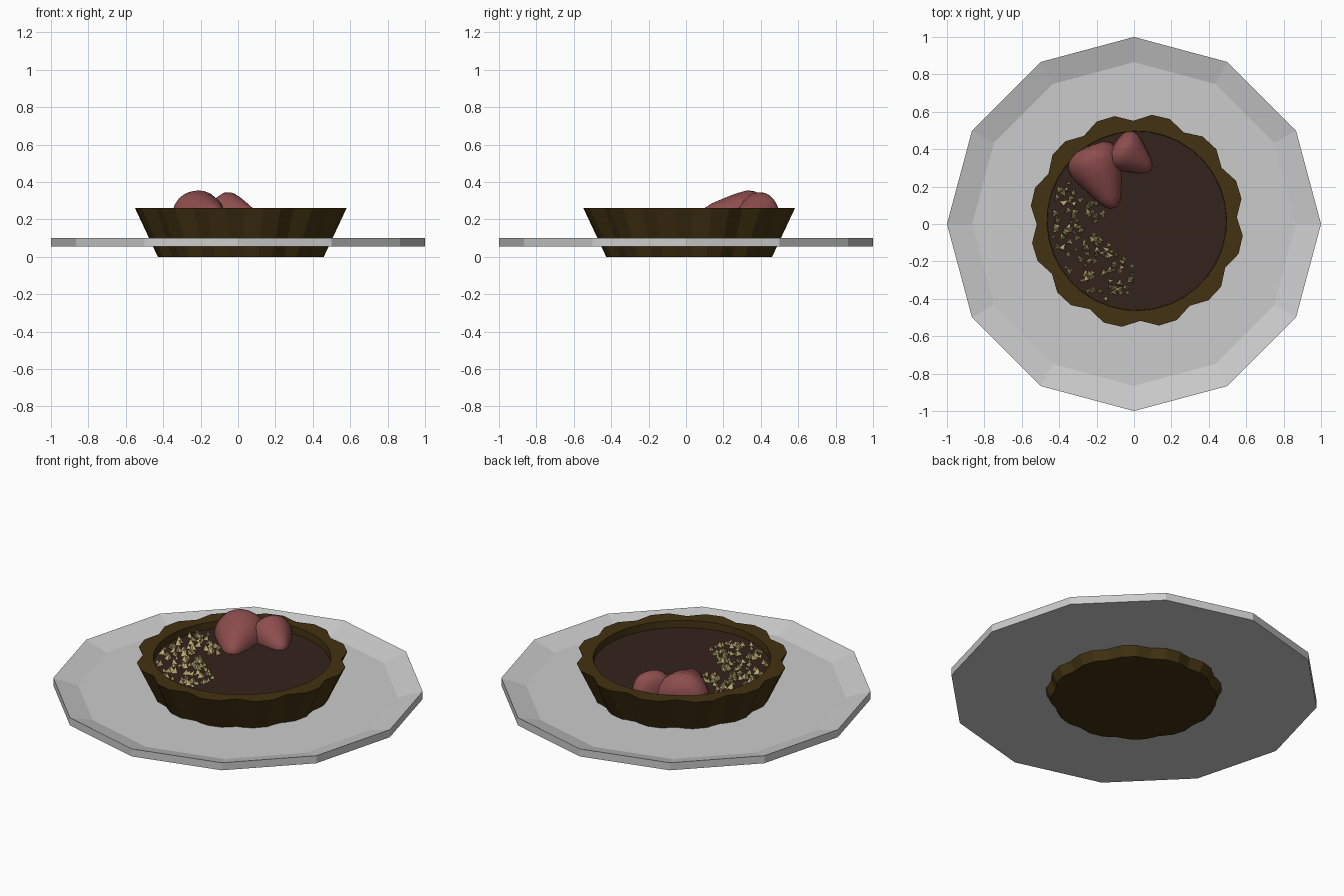
import bpy, bmesh, math, random
from mathutils import Vector, Matrix

if "Cube" in bpy.data.objects:
    bpy.data.objects.remove(bpy.data.objects["Cube"])

random.seed(4)
CX, CY = 0.015, 0.017
FILL_Z = 0.22


def make_material(name, color):
    m = bpy.data.materials.new(name)
    m.diffuse_color = (*color, 1)
    m.use_nodes = True
    m.node_tree.nodes["Principled BSDF"].inputs["Base Color"].default_value = m.diffuse_color
    return m


def make_object(name, bm, mat=None, smooth=None):
    bmesh.ops.recalc_face_normals(bm, faces=bm.faces)
    me = bpy.data.meshes.new(name)
    bm.to_mesh(me)
    bm.free()
    ob = bpy.data.objects.new(name, me)
    bpy.context.collection.objects.link(ob)
    if mat:
        me.materials.append(mat)
    if smooth:
        bpy.ops.object.select_all(action='DESELECT')
        ob.select_set(True)
        bpy.context.view_layer.objects.active = ob
        bpy.ops.object.shade_smooth_by_angle(angle=math.radians(smooth))
    return ob


def loft(rings, cap_start=True, cap_end=True):
    """Skin a list of point rings with quads and cap the ends."""
    bm = bmesh.new()
    loops = [[bm.verts.new(p) for p in ring] for ring in rings]
    for a, b in zip(loops, loops[1:]):
        for i in range(len(a)):
            j = (i + 1) % len(a)
            bm.faces.new((a[i], a[j], b[j], b[i]))
    if cap_start:
        bm.faces.new(loops[0])
    if cap_end:
        bm.faces.new(loops[-1])
    return bm


def ring(n, radius, z, cx=0, cy=0, phase=0):
    """Ring of n points; radius may be a function of the point index."""
    pts = []
    for i in range(n):
        a = phase + math.tau * i / n
        r = radius(i) if callable(radius) else radius
        pts.append((cx + r * math.cos(a), cy + r * math.sin(a), z))
    return pts


crust_mat = make_material("crust_brown", (0.055, 0.032, 0.006))
fill_mat = make_material("chocolate", (0.034, 0.017, 0.012))
berry_mat = make_material("berry_red", (0.27, 0.075, 0.075))
crumb_mat = make_material("nut_cream", (0.50, 0.40, 0.17))

# Twelve-sided plate with a sloped rim
make_object("plate", loft([ring(12, 1.0, 0.055), ring(12, 1.0, 0.10),
                           ring(12, 0.865, 0.06)]))

# Scalloped crust: one valley and two peak points per lobe
phase = math.radians(2)


def scallop(valley, peak):
    return lambda i: valley if i % 3 == 0 else peak


make_object("crust", loft([
    ring(36, scallop(0.432, 0.448), 0.0, CX, CY, phase),
    ring(36, scallop(0.535, 0.572), 0.262, CX, CY, phase),
    ring(36, 0.48, 0.262, CX, CY, phase),
    ring(36, 0.478, FILL_Z - 0.01, CX, CY, phase)]), crust_mat)

# Chocolate filling
make_object("filling", loft([ring(36, 0.479, FILL_Z - 0.005, CX, CY, phase),
                             ring(36, 0.479, FILL_Z, CX, CY, phase)]), fill_mat)


# Strawberries: rounded cones lying on the filling
def berry(name, base, tip, radius):
    base, tip = Vector(base), Vector(tip)
    axis = tip - base
    length = axis.length
    profile = [(-0.02, 0.3), (0.0, 0.62), (0.06, 0.86), (0.16, 0.99),
               (0.27, 1.0), (0.45, 0.86), (0.65, 0.65), (0.83, 0.45),
               (0.94, 0.28), (0.99, 0.12)]
    bm = loft([ring(24, r * radius, t * length) for t, r in profile])
    rot = axis.to_track_quat('Z', 'Y').to_matrix().to_4x4()
    bm.transform(Matrix.Translation(base) @ rot)
    make_object(name, bm, berry_mat, 50)


berry("strawberry_large", (-0.245, 0.405, 0.205), (-0.105, 0.085, 0.225), 0.145)
berry("strawberry_small", (-0.10, 0.425, 0.235), (0.09, 0.29, 0.215), 0.115)

# Crescent of chopped nut shards
bm = bmesh.new()
for i in range(120):
    a = math.radians(random.uniform(147, 268))
    r = math.sqrt(random.uniform(0.16 ** 2, 0.44 ** 2))
    spread = 0.30 + (r - 0.30) * (0.55 if a > math.radians(255) else 1)
    pos = Vector((spread * math.cos(a), spread * math.sin(a), FILL_Z + 0.008))
    spin = Matrix.Rotation(random.uniform(0, math.tau), 4, 'Z')
    size = random.uniform(0.013, 0.027)
    corners = [(1, 0, -0.4), (-0.6, 0.8, -0.4), (-0.6, -0.7, -0.4),
               (random.uniform(-0.6, 0.6), random.uniform(-0.6, 0.6), 0.9)]
    v = [bm.verts.new(pos + spin @ (Vector(c) * size)) for c in corners]
    for f in ((0, 1, 2), (0, 1, 3), (1, 2, 3), (2, 0, 3)):
        bm.faces.new([v[k] for k in f])
make_object("nut_crumbs", bm, crumb_mat)
